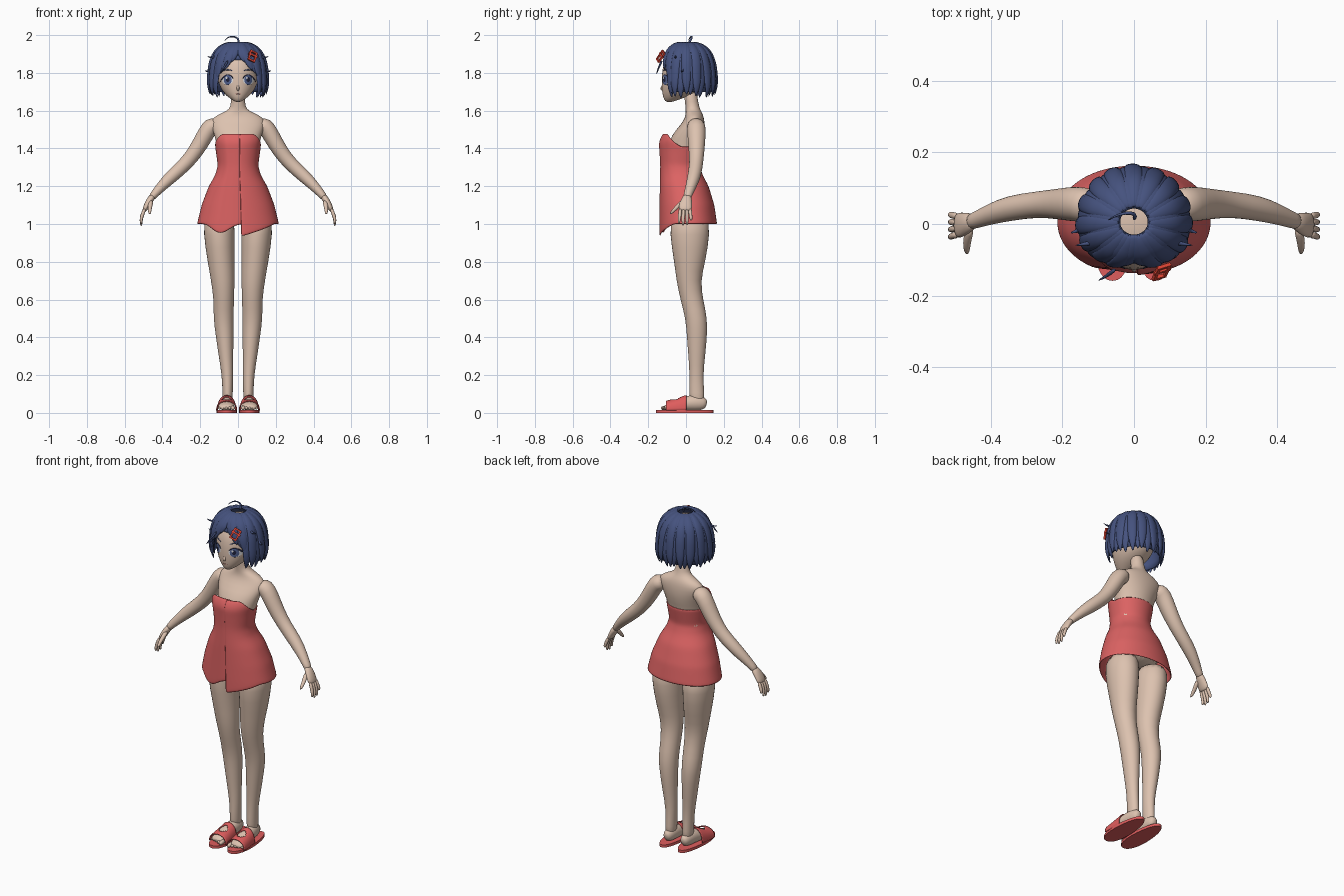
import bpy, bmesh, random
from math import sin, cos, pi, exp, copysign
from mathutils import Vector, Matrix
from mathutils.bvhtree import BVHTree

random.seed(4)
if "Cube" in bpy.data.objects:
    bpy.data.objects.remove(bpy.data.objects["Cube"])


def material(name, r, g, b):
    m = bpy.data.materials.new(name)
    m.use_nodes = True
    m.diffuse_color = (r, g, b, 1)
    node = next(n for n in m.node_tree.nodes if n.type == 'BSDF_PRINCIPLED')
    node.inputs["Base Color"].default_value = (r, g, b, 1)
    return m


skin = material("skin", .72, .54, .43)
red_cloth = material("towel red", .72, .125, .125)
red_rubber = material("slipper red", .74, .11, .11)
navy = material("navy hair", .06, .085, .21)
white = material("eye white", .8, .8, .82)
blue = material("iris blue", .09, .13, .3)
dark = material("dark lash", .015, .018, .05)
clip_red = material("clip red", .75, .06, .035)
lip = material("lip pink", .45, .2, .17)


def finish(name, bm, mat, sub=0, solid=0, sharp=None, flat=False):
    bmesh.ops.recalc_face_normals(bm, faces=bm.faces)
    me = bpy.data.meshes.new(name)
    bm.to_mesh(me)
    bm.free()
    if not flat:
        me.shade_smooth()
    if sharp:
        me.set_sharp_from_angle(angle=sharp)
    me.materials.append(mat)
    ob = bpy.data.objects.new(name, me)
    bpy.context.scene.collection.objects.link(ob)
    if solid:
        mod = ob.modifiers.new("thickness", 'SOLIDIFY')
        mod.thickness = solid
        mod.offset = -1
    if sub:
        mod = ob.modifiers.new("smooth", 'SUBSURF')
        mod.levels = mod.render_levels = sub
    return ob


def tube(name, pts, mat, ref=(1, 0, 0), n=14, level=False, sub=1):
    """Loft ellipses (x, y, z, half width along ref, half depth) along a path."""
    bm = bmesh.new()
    ref, ps, rings = Vector(ref), [Vector(p[:3]) for p in pts], []
    for i, p in enumerate(pts):
        t = ps[min(i + 1, len(ps) - 1)] - ps[max(i - 1, 0)]
        t = Vector((0, 0, 1)) if level else t.normalized()
        u = (ref - t * ref.dot(t)).normalized()
        w = t.cross(u)
        rings.append([bm.verts.new(ps[i] + u * p[3] * cos(2 * pi * k / n) + w * p[4] * sin(2 * pi * k / n))
                      for k in range(n)])
    for r, q in zip(rings, rings[1:]):
        for k in range(n):
            bm.faces.new((r[k], r[(k + 1) % n], q[(k + 1) % n], q[k]))
    bm.faces.new(rings[0][::-1])
    bm.faces.new(rings[-1])
    return finish(name, bm, mat, sub)


def sheet(name, f, nu, nv, mat, keep=lambda u, v: True, **kw):
    """Grid surface f(u, v) with u and v from 0 to 1; keep drops cells."""
    bm = bmesh.new()
    g = [[bm.verts.new(f(i / nu, j / nv)) for j in range(nv + 1)] for i in range(nu + 1)]
    for i in range(nu):
        for j in range(nv):
            if keep((i + .5) / nu, (j + .5) / nv):
                bm.faces.new((g[i][j], g[i + 1][j], g[i + 1][j + 1], g[i][j + 1]))
    return finish(name, bm, mat, **kw)


def lookup(table, z):
    """Interpolate table rows, ordered by falling height."""
    for a, b in zip(table, table[1:]):
        if z >= b[0] or b is table[-1]:
            k = min(1, max(0, (z - a[0]) / (b[0] - a[0])))
            return [p + (q - p) * k for p, q in zip(a[1:], b[1:])]


# Torso with neck and shoulders
tube("torso", [(0, cy, z, a, b) for z, cy, a, b in (
    (1.03, .02, .15, .1), (1.15, .02, .14, .1), (1.3, -.01, .095, .07), (1.4, -.01, .11, .09),
    (1.47, .01, .125, .09), (1.53, .038, .15, .062), (1.565, .045, .135, .05), (1.588, .042, .085, .044),
    (1.605, .037, .046, .039), (1.64, .03, .036, .035), (1.72, .02, .036, .036))], skin, n=20, level=True)

# Limbs, mirrored
for s, side in ((1, "left"), (-1, "right")):
    def limb(part, pts, mat=skin, **kw):
        return tube(side + "_" + part, [(s * p[0], *p[1:]) for p in pts], mat, **kw)

    limb("leg", [(.055, .06, .04, .028, .038), (.055, .057, .1, .027, .041), (.055, .055, .2, .031, .036),
                 (.064, .057, .3, .039, .045), (.07, .058, .4, .047, .054), (.077, .056, .5, .055, .059),
                 (.075, .03, .6, .054, .061), (.08, .013, .7, .064, .065), (.09, .02, .8, .072, .084),
                 (.1, .02, .95, .086, .11), (.1, .02, 1.06, .08, .1)], level=True, n=16)
    limb("arm", [(.1, .05, 1.525, .045, .04), (.145, .055, 1.52, .05, .05), (.172, .056, 1.475, .05, .046),
                 (.22, .056, 1.39, .043, .042), (.27, .055, 1.325, .037, .038), (.345, .045, 1.258, .037, .037),
                 (.4, .028, 1.205, .03, .029), (.445, .01, 1.155, .023, .021), (.46, .005, 1.135, .023, .019)],
         ref=(0, 1, 0))
    limb("palm", [(.445, .01, 1.155, .021, .018), (.468, .002, 1.125, .031, .019), (.487, -.004, 1.09, .038, .016),
                  (.498, -.004, 1.066, .034, .012)], ref=(0, 1, 0), n=12)
    for i in range(4):
        y, drop = .024 - .019 * i, (.03, .005, 0, .012)[i]
        limb("finger_%d" % (i + 1), [(.492, y * .9, 1.085, .011, .011), (.508, y, 1.045, .01, .01),
                                     (.514, y * 1.1, 1.015 + drop / 2, .009, .009),
                                     (.512, y * 1.15, .988 + drop, .005, .005)], ref=(0, 1, 0), n=8)
    limb("thumb", [(.458, -.01, 1.125, .014, .014), (.466, -.042, 1.095, .013, .012),
                   (.468, -.066, 1.072, .011, .01), (.467, -.084, 1.052, .006, .006)], n=8)

    # Foot, toes and open-toed slipper
    limb("foot", [(.055, .11, .045, .014, .018), (.055, .095, .05, .028, .035), (.056, .05, .055, .036, .044),
                  (.058, 0, .05, .039, .04), (.06, -.04, .042, .043, .032), (.062, -.085, .033, .045, .021),
                  (.062, -.118, .026, .038, .012)])
    for i in range(5):
        x, y = .027 + .0175 * i, -.118 + .006 * i
        r = .013 if i == 0 else .0095
        limb("toe_%d" % (i + 1), [(x, y + .03, .028, r, r), (x, y, .026, r, r), (x, y - .016, .024, r * .7, r * .7)], n=8)
    bm = bmesh.new()
    rim = []
    for k in range(36):
        a = 2 * pi * k / 36
        width = .053 - .007 * sin(a)
        rim.append(bm.verts.new((s * (.06 + width * copysign(abs(cos(a)) ** .85, cos(a))), -.007 + .152 * sin(a), 0)))
    top = bmesh.ops.extrude_face_region(bm, geom=[bm.faces.new(rim)])["geom"]
    bmesh.ops.translate(bm, vec=(0, 0, .016), verts=[v for v in top if isinstance(v, bmesh.types.BMVert)])
    finish(side + "_slipper_sole", bm, red_rubber, sharp=.7)
    sheet(side + "_slipper_band",
          lambda u, v: (s * (.06 - (.056 - .006 * v) * cos(pi * u)), -.105 + .107 * v,
                        .012 + (.052 + .03 * v) * sin(pi * u) ** .8),
          24, 12, red_rubber, keep=lambda u, v: ((u - .5) / .15) ** 2 + ((v - .5) / .27) ** 2 > 1, solid=.005)

# Wrapped towel: front y, back y and half width at each height
WRAP = [(1.48, -.122, .095, .13), (1.44, -.146, .092, .127), (1.39, -.142, .085, .118), (1.31, -.137, .072, .107),
        (1.26, -.138, .088, .12), (1.2, -.14, .12, .155), (1.1, -.141, .15, .193), (1, -.142, .165, .217),
        (.92, -.142, .168, .222)]


def towel_point(u, v):
    a = -.3 + u * (2 * pi + .23)
    rest = 2 * pi - a
    top = 1.41 + .07 * min(1, max(0, 1.3 * cos(a)))
    hem = 1 - .05 * exp(-((a - .45) / .3) ** 2) - .072 * max(0, 1 - rest / 1.1)
    z = top + (hem - top) * v
    front, back, half = lookup(WRAP, z)
    grow = 1 - .07 * max(0, 1 - u * 4) if a < .5 else 1
    x, y = -sin(a), -cos(a)
    y = copysign(abs(y) ** .9, y)
    return (x * half * grow, (front + back) / 2 + y * (back - front) / 2 * grow, z)


sheet("towel", towel_point, 56, 20, red_cloth, solid=.007, sub=1)

# Head
head = tube("head", [(0, cy, z, a, b) for z, cy, a, b in (
    (1.645, -.09, .012, .014), (1.658, -.077, .034, .04), (1.685, -.045, .068, .08), (1.72, -.02, .094, .109),
    (1.76, -.006, .108, .124), (1.82, 0, .113, .127), (1.87, .005, .108, .116), (1.91, .008, .085, .09),
    (1.93, .008, .04, .045))], skin, n=24, level=True)
bpy.context.view_layer.update()
face = BVHTree.FromObject(head, bpy.context.evaluated_depsgraph_get())


def on_face(x, z, lift):
    hit = face.ray_cast(Vector((x, -1, z)), Vector((0, 1, 0)))[0]
    return Vector((x, (hit.y if hit else -.1) - lift, z))


def disc(name, x, z, w, h, mat, lift):
    sheet(name, lambda u, v: on_face(x + w * v * cos(2 * pi * u), z + h * v * sin(2 * pi * u), lift),
          24, 4, mat, keep=lambda u, v: True)


def stroke(name, pts, mat, r):
    tube(name, [(*on_face(x, z, .001), r * k, r * k * .6) for x, z, k in pts], mat, ref=(0, 0, 1), n=8)


# Facial features
for s, side in ((1, "left"), (-1, "right")):
    disc(side + "_eye_white", s * .056, 1.763, .03, .025, white, .0015)
    disc(side + "_iris", s * .054, 1.763, .021, .025, blue, .003)
    disc(side + "_pupil", s * .054, 1.765, .01, .013, dark, .0042)
    disc(side + "_eye_glint", s * .054 - .007, 1.774, .005, .006, white, .0052)
    stroke(side + "_upper_lash", [(s * (.056 + .033 * c), 1.766 + .025 * (1 - c * c) - .003 * c, k) for c, k in (
        (-1, .4), (-.6, .8), (0, 1), (.6, 1.1), (1, 1), (1.2, .3))], dark, .005)
    stroke(side + "_lower_lash", [(s * (.056 + .02 * c), 1.737 + .006 * c * c, .6) for c in (-.6, 0, .6, 1)], dark, .0025)
    stroke(side + "_eyebrow", [(s * (.055 + .028 * c), 1.818 - .008 * c * c, 1 - .4 * abs(c)) for c in (-1, -.4, .3, 1)],
           navy, .004)
stroke("mouth", [(-.018, 1.69, .5), (-.008, 1.688, 1), (.008, 1.688, 1), (.018, 1.69, .5)], lip, .0026)
tube("nose", [(0, -.112, 1.745, .006, .008), (0, -.124, 1.728, .008, .008), (0, -.132, 1.714, .008, .008),
              (0, -.117, 1.704, .006, .005)], skin, n=8)

# Hair dome: radius factor by height
DOME = [(1.965, .15), (1.955, .42), (1.93, .66), (1.9, .81), (1.85, .93), (1.76, 1), (1.7, 1.01), (1.66, .88)]


def dome(a, z, grow=1):
    r = lookup(DOME, z)[0] * grow
    return (.151 * r * sin(a), .005 - (.138 if cos(a) > 0 else .15) * r * cos(a), z)


def cap_point(u, v):
    a = 2 * pi * u - pi
    low = 1.87 if abs(a) < .95 else 1.7
    return dome(a, 1.96 - (1.96 - low) * v ** 1.6, .95)


sheet("hair_cap", cap_point, 48, 12, navy, solid=.01)


def lock(name, a, end, sway=0, w=.027, b=.013, grow=1):
    pts = []
    for i in range(10):
        k = i / 9
        size = (.45, .65, .85, 1, 1, 1, .98, .9, .65, .12)[i]
        pts.append((*dome(a + sway * k * k, 1.961 - (1.961 - end) * k ** 1.5, grow), w * size, b * size))
    tube(name, pts, navy, ref=(cos(a), sin(a), 0), n=8)


# Bob locks around the sides and back
for i in range(23):
    a = .92 + (2 * pi - 1.84) * i / 22
    lock("hair_lock_%d" % (i + 1), a, 1.662 + random.uniform(0, .022), random.uniform(-.06, .06),
         .029, .014, 1.03 if i % 2 else .985)
# Parted fringe
for s, side in ((1, "left"), (-1, "right")):
    for i, (a, end, sway) in enumerate(((.06, 1.85, .3), (.25, 1.815, .27), (.47, 1.795, .22), (.68, 1.765, .14),
                                        (.84, 1.69, .08))):
        lock("%s_fringe_%d" % (side, i + 1), s * a, end, s * sway, .026, .011, 1.0 + .03 * (i % 2))


# Loose strands and curl on the crown
def strand(name, pts, r):
    last = len(pts) - 1
    tube(name, [(*p, r * (1 - .8 * i / last), r * (1 - .8 * i / last)) for i, p in enumerate(pts)],
         navy, ref=(.1, 1, .2), n=8)


strand("crown_curl", [(0, .012, 1.955), (.006, .03, 1.982), (-.025, .032, 1.995), (-.055, .022, 1.99), (-.073, .01, 1.968)], .008)
for s, side in ((1, "left"), (-1, "right")):
    strand(side + "_upper_flick", [(s * .1, -.05, 1.9), (s * .135, -.055, 1.875), (s * .165, -.06, 1.89)], .01)
    strand(side + "_side_flick", [(s * .14, -.01, 1.84), (s * .16, -.02, 1.8), (s * .178, -.025, 1.815)], .01)
strand("front_flick", [(-.05, -.125, 1.87), (-.08, -.148, 1.82), (-.1, -.158, 1.79)], .008)

# Hair clip: open frame with a crossbar
bm = bmesh.new()
normal = Vector((.45, -.8, .4)).normalized()
across = Vector((.85, .45, -.25)).normalized()
across = (across - normal * across.dot(normal)).normalized()
up = normal.cross(across)
frame = Matrix((across, normal, up)).transposed().to_4x4()
frame.translation = (.077, -.134, 1.888)
frame = frame @ Matrix.Rotation(.25, 4, 'Y')
for x, z, w, h in ((-.017, 0, .009, .062), (.017, 0, .009, .062), (0, .027, .04, .009), (0, -.027, .04, .009),
                   (0, .006, .052, .009)):
    bmesh.ops.create_cube(bm, size=1, matrix=frame @ Matrix.Translation((x, 0, z)) @ Matrix.Diagonal((w, .01, h, 1)))
finish("hair_clip", bm, clip_red, flat=True)
